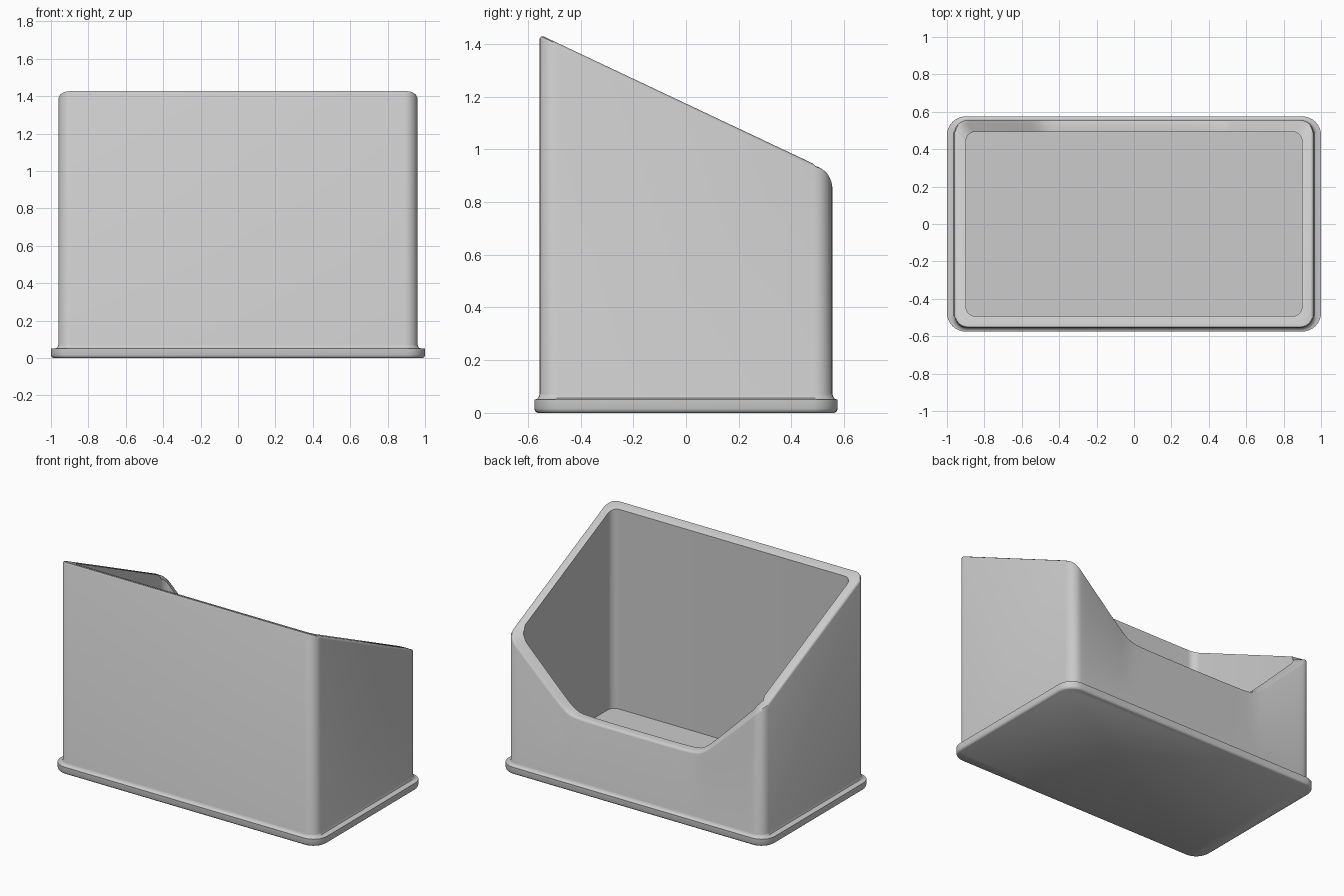
import bpy, bmesh, math

cube = bpy.data.objects.get("Cube")
if cube:
    bpy.data.objects.remove(cube)

ARC = 8        # segments in each corner
BACK = 48      # segments along the notched wall
HX, HY = 0.96, 0.555


def outline(hx, hy, r):
    """Rounded rectangle, counter-clockwise, starting at the right back corner."""
    pts = []
    for k, (sx, sy) in enumerate([(1, 1), (-1, 1), (-1, -1), (1, -1)]):
        for i in range(ARC + 1):
            a = math.pi / 2 * (k + i / ARC)
            pts.append((sx * (hx - r) + r * math.cos(a), sy * (hy - r) + r * math.sin(a)))
        if k == 0:  # extra points along the back for the notch
            w = hx - r
            pts += [(w - 2 * w * i / BACK, hy) for i in range(1, BACK)]
    return pts


def slope(y):
    return 1.435 - 0.472 * (y + HY)


def notch(x):
    """Flat-bottomed notch with slanted sides and softened corners."""
    d = (abs(x) - 0.5) * 0.95
    return 0.5 + (d + math.sqrt(d * d + 0.0016)) / 2


outer = outline(HX, HY, 0.07)


def rim_ring(inset, drop, radius):
    ring = []
    for (ox, oy), (x, y) in zip(outer, outline(HX - inset, HY - inset, radius)):
        z = slope(y)
        if oy > HY - 0.07:
            z = min(z, notch(ox))
        ring.append((x, y, z - drop))
    return ring


def flat_ring(hx, hy, r, z):
    return [(x, y, z) for x, y in outline(hx, hy, r)]


# Foot flange, fillet, outer wall, rounded rim, inner wall and floor
rings = [
    flat_ring(0.988, 0.563, 0.09, 0),
    flat_ring(0.997, 0.572, 0.1, 0.006),
    flat_ring(1.0, 0.575, 0.1, 0.016),
    flat_ring(1.0, 0.575, 0.1, 0.05),
    flat_ring(0.98, 0.573, 0.088, 0.05),
    flat_ring(0.966, 0.561, 0.075, 0.056),
    flat_ring(HX, HY, 0.07, 0.072),
    rim_ring(0, 0.016, 0.07),
    rim_ring(0.005, 0.005, 0.066),
    rim_ring(0.016, 0, 0.06),
    rim_ring(0.062, 0, 0.05),
    flat_ring(HX - 0.062, HY - 0.062, 0.05, 0.05),
]

bm = bmesh.new()
loops = [[bm.verts.new(p) for p in ring] for ring in rings]
n = len(outer)
for low, high in zip(loops, loops[1:]):
    for i in range(n):
        j = (i + 1) % n
        bm.faces.new((low[i], low[j], high[j], high[i]))
bm.faces.new(loops[0][::-1])
bm.faces.new(loops[-1])

mesh = bpy.data.meshes.new("open_bin")
bm.to_mesh(mesh)
bm.free()

grey = bpy.data.materials.new("light_grey")
grey.use_nodes = True
colour = (0.6, 0.6, 0.6, 1)
grey.diffuse_color = colour
grey.node_tree.nodes["Principled BSDF"].inputs["Base Color"].default_value = colour
mesh.materials.append(grey)

bin_body = bpy.data.objects.new("open_bin", mesh)
bpy.context.collection.objects.link(bin_body)
bpy.ops.object.select_all(action='DESELECT')
bin_body.select_set(True)
bpy.context.view_layer.objects.active = bin_body
bpy.ops.object.shade_smooth_by_angle(angle=math.radians(45))
